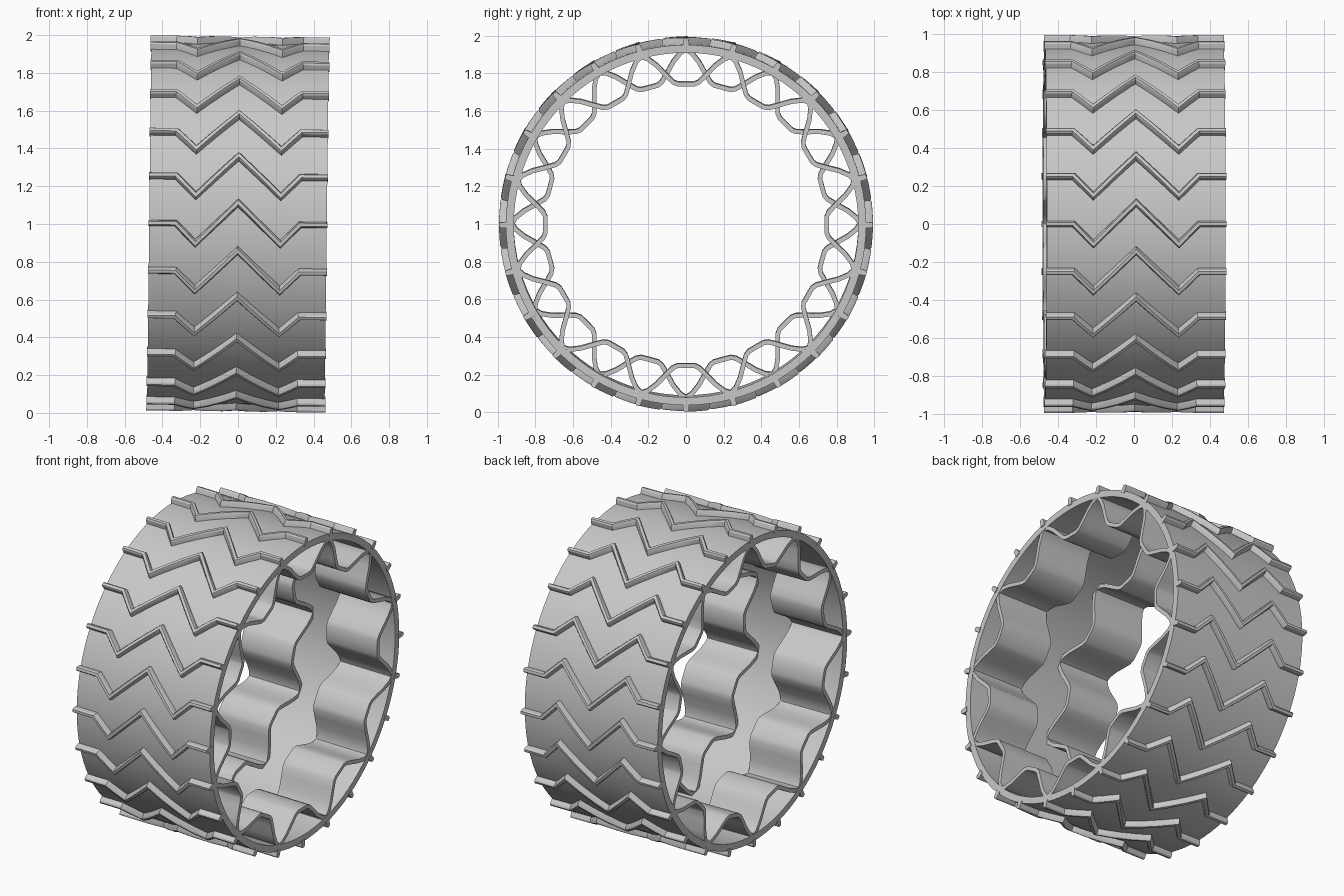
import bpy, bmesh, math
from mathutils import Matrix

if "Cube" in bpy.data.objects:
    bpy.data.objects.remove(bpy.data.objects["Cube"])

HALF = 0.47          # half width of the wheel
TREADS = 24
SPRINGS = 12

grey = bpy.data.materials.new("metal_grey")
grey.diffuse_color = (0.58, 0.58, 0.58, 1)
grey.use_nodes = True
grey.node_tree.nodes["Principled BSDF"].inputs["Base Color"].default_value = grey.diffuse_color
# slight camber of the whole wheel about its centre
CAMBER = Matrix.Translation((0, 0, 1)) @ Matrix.Rotation(0.012, 4, 'Y')


def polar(x, r, a):
    """a = 0 faces the front, a = 90 degrees is the top."""
    return (x, -r * math.cos(a), r * math.sin(a))


def finish(bm, name, angle):
    bmesh.ops.recalc_face_normals(bm, faces=bm.faces)
    me = bpy.data.meshes.new(name)
    bm.to_mesh(me)
    bm.free()
    me.materials.append(grey)
    ob = bpy.data.objects.new(name, me)
    bpy.context.collection.objects.link(ob)
    ob.matrix_world = CAMBER
    bpy.ops.object.select_all(action='DESELECT')
    ob.select_set(True)
    bpy.context.view_layer.objects.active = ob
    bpy.ops.object.shade_smooth_by_angle(angle=math.radians(angle))
    return ob


def loft(bm, sections, closed):
    """Skin a list of equal sized section loops."""
    rows = [[bm.verts.new(p) for p in s] for s in sections]
    n = len(rows[0])
    for i in range(len(rows) if closed else len(rows) - 1):
        a, b = rows[i], rows[(i + 1) % len(rows)]
        for j in range(n):
            k = (j + 1) % n
            bm.faces.new((a[j], a[k], b[k], b[j]))
    if not closed:
        bm.faces.new(rows[0])
        bm.faces.new(rows[-1][::-1])


# Outer skin: thin tube
bm = bmesh.new()
sect = [(-HALF, 0.957), (HALF, 0.957), (HALF, 0.915), (-HALF, 0.915)]
loft(bm, [[polar(x, r, math.tau * i / 96) for x, r in sect] for i in range(96)], True)
finish(bm, "wheel_skin", 30)

# Zigzag treads: tapered bars wrapped round the skin
path = [(-HALF - 0.004, 0), (-0.33, 0), (-0.225, -0.105), (0, 0.112),
        (0.225, -0.105), (0.33, 0), (HALF + 0.004, 0)]
fine = []
for (x0, s0), (x1, s1) in zip(path, path[1:]):
    fine += [(x0 + (x1 - x0) * t / 3, s0 + (s1 - s0) * t / 3) for t in range(3)]
fine.append(path[-1])


def miter(i):
    """Sideways offset direction at a path point, widened at corners."""
    dirs = []
    for a, b in ((i - 1, i), (i, i + 1)):
        if a >= 0 and b < len(fine):
            dx, ds = fine[b][0] - fine[a][0], fine[b][1] - fine[a][1]
            l = math.hypot(dx, ds)
            dirs.append((-ds / l, dx / l))
    nx = sum(d[0] for d in dirs)
    ns = sum(d[1] for d in dirs)
    l = math.hypot(nx, ns)
    nx, ns = nx / l, ns / l
    k = nx * dirs[0][0] + ns * dirs[0][1]
    return nx / k, ns / k


bm = bmesh.new()
bar = [(-0.017, 0.945), (-0.014, 0.984), (-0.008, 0.993),
       (0.008, 0.993), (0.014, 0.984), (0.017, 0.945)]
for t in range(TREADS):
    base = math.tau * t / TREADS
    rows = []
    for i, (x, s) in enumerate(fine):
        nx, ns = miter(i)
        rows.append([polar(x + nx * w, r, base + (s + ns * w) / 0.965) for w, r in bar])
    loft(bm, rows, False)
finish(bm, "zigzag_treads", 30)

# Wavy springs: one band at each side, half a wave apart
wave = [(-15, 0.922), (-13, 0.905), (-10.5, 0.862), (-7.5, 0.80), (-5.2, 0.762),
        (-3.5, 0.75), (0, 0.748), (3.5, 0.75), (5.2, 0.762), (7.5, 0.80),
        (10.5, 0.862), (13, 0.905)]
THICK = 0.024


def spring_band(name, x0, x1, shift):
    pts = []
    for n in range(SPRINGS):
        for d, r in wave:
            a = math.radians(d + shift + n * 360 / SPRINGS)
            pts.append((-r * math.cos(a), r * math.sin(a)))
    rows = []
    for i, (y, z) in enumerate(pts):
        p, q = pts[i - 1], pts[(i + 1) % len(pts)]
        dy, dz = q[0] - p[0], q[1] - p[1]
        l = math.hypot(dy, dz)
        ny, nz = -dz / l * THICK / 2, dy / l * THICK / 2
        rows.append([(x0, y + ny, z + nz), (x1, y + ny, z + nz),
                     (x1, y - ny, z - nz), (x0, y - ny, z - nz)])
    bm = bmesh.new()
    loft(bm, rows, True)
    finish(bm, name, 35)


spring_band("right_springs", 0.11, HALF - 0.002, 0)
spring_band("left_springs", -HALF + 0.002, -0.11, 15)
